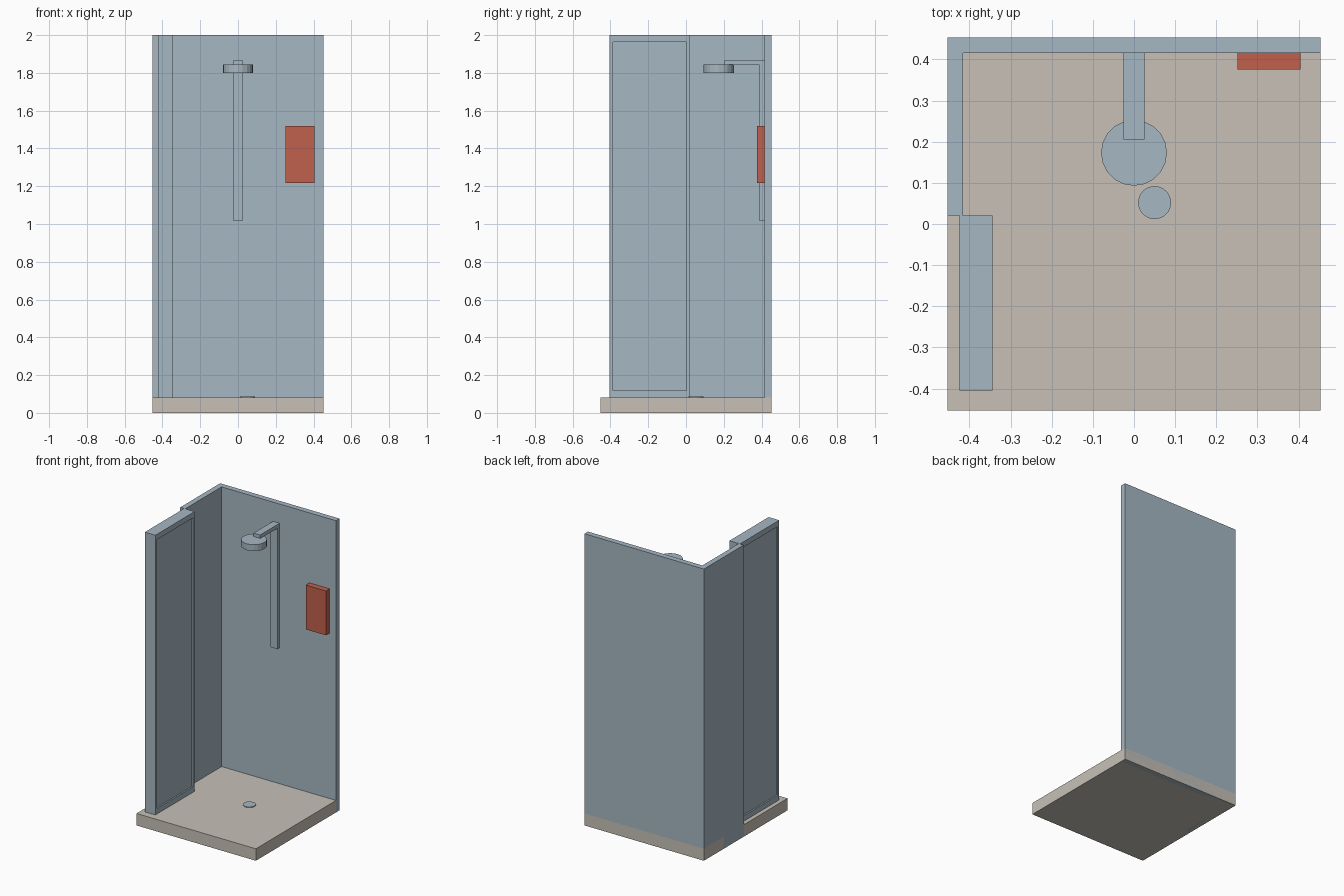
import bpy, bmesh
from mathutils import Matrix, Vector

if "Cube" in bpy.data.objects:
    bpy.data.objects.remove(bpy.data.objects["Cube"])


def material(name, rgb):
    m = bpy.data.materials.new(name)
    m.diffuse_color = (*rgb, 1)
    m.use_nodes = True
    m.node_tree.nodes["Principled BSDF"].inputs["Base Color"].default_value = m.diffuse_color
    return m


BLUE = material("pale blue grey", (0.38, 0.475, 0.54))
BEIGE = material("warm beige", (0.57, 0.53, 0.47))
RED = material("brick red", (0.53, 0.12, 0.075))


def finish(bm, name, mat):
    bmesh.ops.recalc_face_normals(bm, faces=bm.faces)
    mesh = bpy.data.meshes.new(name)
    bm.to_mesh(mesh)
    bm.free()
    mesh.materials.append(mat)
    obj = bpy.data.objects.new(name, mesh)
    bpy.context.collection.objects.link(obj)
    return obj


def box_bm(lo, hi):
    lo, hi = Vector(lo), Vector(hi)
    bm = bmesh.new()
    size = Matrix.Diagonal((*(hi - lo), 1))
    bmesh.ops.create_cube(bm, size=1, matrix=Matrix.Translation((lo + hi) / 2) @ size)
    return bm


def box(name, lo, hi, mat):
    return finish(box_bm(lo, hi), name, mat)


def disc(name, centre, radius, height, sides, mat):
    bm = bmesh.new()
    bmesh.ops.create_cone(bm, cap_ends=True, segments=sides, radius1=radius,
                          radius2=radius, depth=height, matrix=Matrix.Translation(centre))
    return finish(bm, name, mat)


H = 0.453        # half width of the tray
FLOOR = 0.082    # top of the tray
WALL = 0.415     # inner wall face

# Tray and the two fixed walls
box("shower_tray", (-H, -H, 0), (H, H, FLOOR), BEIGE)
box("back_wall", (-H, WALL, 0), (H, H, 2), BLUE)
box("left_wall", (-H, 0.021, 0), (-WALL, WALL, 2), BLUE)

# Sliding door: a slab with a framed, recessed panel on both broad faces
bm = box_bm((-0.424, -0.404, FLOOR), (-0.344, 0.021, 2))
for face in [f for f in bm.faces if abs(f.normal.x) > 0.9]:
    normal = face.normal.copy()
    centre = face.calc_center_median()
    bmesh.ops.inset_individual(bm, faces=[face], thickness=0.01)
    # frame is wider at top and bottom than at the sides, panel sits back
    for step in range(2):
        if step:
            new = bmesh.ops.extrude_discrete_faces(bm, faces=[face])["faces"]
            face = new[0]
            for v in face.verts:
                v.co -= normal * 0.01
        else:
            for v in face.verts:
                v.co.y += 0.01 if v.co.y < centre.y else -0.01
                v.co.z += 0.03 if v.co.z < centre.z else -0.03
finish(bm, "sliding_door", BLUE)

# Shower column, arm and head
box("shower_column", (-0.025, 0.39, 1.015), (0.025, WALL, 1.868), BLUE)
box("shower_arm", (-0.025, 0.205, 1.842), (0.025, 0.39, 1.868), BLUE)
disc("shower_head", (0, 0.173, 1.822), 0.08, 0.044, 20, BLUE)

# Wall box and floor drain
box("wall_box", (0.252, 0.376, 1.216), (0.404, WALL, 1.52), RED)
disc("floor_drain", (0.05, 0.052, FLOOR + 0.001), 0.04, 0.008, 32, BLUE)
